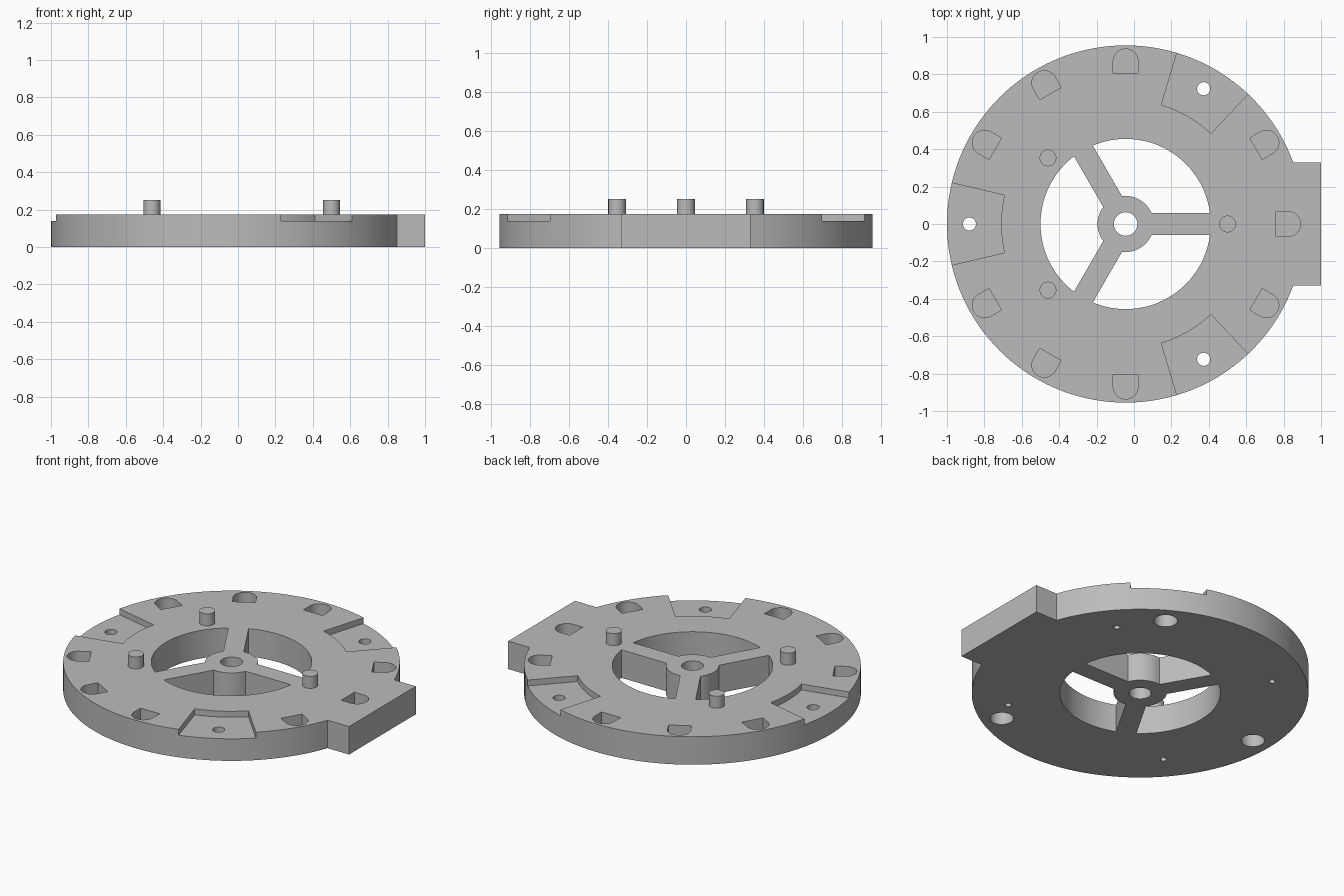
import bpy
import bmesh
from math import asin, cos, sin, pi, radians

# Main dimensions
CX = -0.045          # centre of the ring
TOP = 0.175          # plate thickness
RIM = 0.955
BORE = 0.455
HUB = 0.15
SPOKE = 0.058        # half width

if "Cube" in bpy.data.objects:
    bpy.data.objects.remove(bpy.data.objects["Cube"])

grey = bpy.data.materials.new("light_grey")
grey.use_nodes = True
grey.diffuse_color = (0.5, 0.5, 0.5, 1)
grey.node_tree.nodes["Principled BSDF"].inputs["Base Color"].default_value = grey.diffuse_color


def arc(r, start, end, steps, cx=0.0):
    return [(cx + r * cos(start + (end - start) * i / steps),
             r * sin(start + (end - start) * i / steps)) for i in range(steps + 1)]


def circle(r, cx=0.0, steps=32):
    return arc(r, 0, 2 * pi, steps, cx)[:-1]


def prisms(name, profile, z0, z1, angles=(0,)):
    """Extrude a profile upward, repeated around the ring centre."""
    bm = bmesh.new()
    for a in map(radians, angles):
        verts = [bm.verts.new((CX + x * cos(a) - y * sin(a), x * sin(a) + y * cos(a), z0))
                 for x, y in profile]
        base = bm.faces.new(verts)
        grown = bmesh.ops.extrude_face_region(bm, geom=[base])["geom"]
        for v in grown:
            if isinstance(v, bmesh.types.BMVert):
                v.co.z = z1
    bmesh.ops.recalc_face_normals(bm, faces=bm.faces)
    mesh = bpy.data.meshes.new(name)
    bm.to_mesh(mesh)
    bm.free()
    mesh.materials.append(grey)
    obj = bpy.data.objects.new(name, mesh)
    bpy.context.collection.objects.link(obj)
    return obj


def smooth(obj):
    bpy.ops.object.select_all(action="DESELECT")
    obj.select_set(True)
    bpy.context.view_layer.objects.active = obj
    bpy.ops.object.shade_smooth_by_angle(angle=radians(30))


# Disc with the square tab on its left side
tab = 0.33
a0 = asin(tab / RIM)
outline = arc(RIM, a0, 2 * pi - a0, 120) + [(1 - CX, -tab), (1 - CX, tab)]
plate = prisms("ring_plate", outline, 0, TOP)

# Openings between the three spokes
third = 2 * pi / 3
ao, ai = asin(SPOKE / BORE), asin(SPOKE / HUB)
window = arc(BORE, ao, third - ao, 32) + arc(HUB, third - ai, ai, 12)

# D-shaped pocket, round side outward
pocket = [(0.805, -0.066)] + arc(0.066, -pi / 2, pi / 2, 20, 0.87) + [(0.805, 0.066)]

# Open sector recess at the rim
half = radians(13.3)
recess = arc(0.665, half, -half, 12) + arc(1.1, -half, half, 4)

pads = (60, 180, 300)
low, high = -0.1, 0.3
cutters = [
    prisms("window_cutter", window, low, high, (0, 120, 240)),
    prisms("hub_hole_cutter", circle(0.063), low, high),
    prisms("recess_cutter", recess, 0.138, high, pads),
    prisms("pocket_cutter", pocket, 0.075, high, (0, 30, 90, 120, 150, 210, 240, 270, 330)),
    prisms("screw_hole_cutter", circle(0.035, 0.835), low, high, pads),
    prisms("counterbore_cutter", circle(0.067, 0.835), low, 0.08, pads),
    prisms("pilot_hole_cutter", circle(0.018, 0.76, 16), low, 0.06, (40, 130, 220, 310)),
]
for cutter in cutters:
    cutter.hide_render = True
    mod = plate.modifiers.new(cutter.name, "BOOLEAN")
    mod.operation = "DIFFERENCE"
    mod.solver = "EXACT"
    mod.object = cutter

# Bake the cuts and drop the cutters
deps = bpy.context.evaluated_depsgraph_get()
plate_mesh = bpy.data.meshes.new_from_object(plate.evaluated_get(deps))
plate.modifiers.clear()
plate.data = plate_mesh
for cutter in cutters:
    bpy.data.objects.remove(cutter)
smooth(plate)

# Upright locating pegs
for name, angle in (("left_peg", 0), ("back_peg", 139.6), ("front_peg", 220.4)):
    smooth(prisms(name, circle(0.045, 0.545), TOP - 0.01, 0.25, (angle,)))
